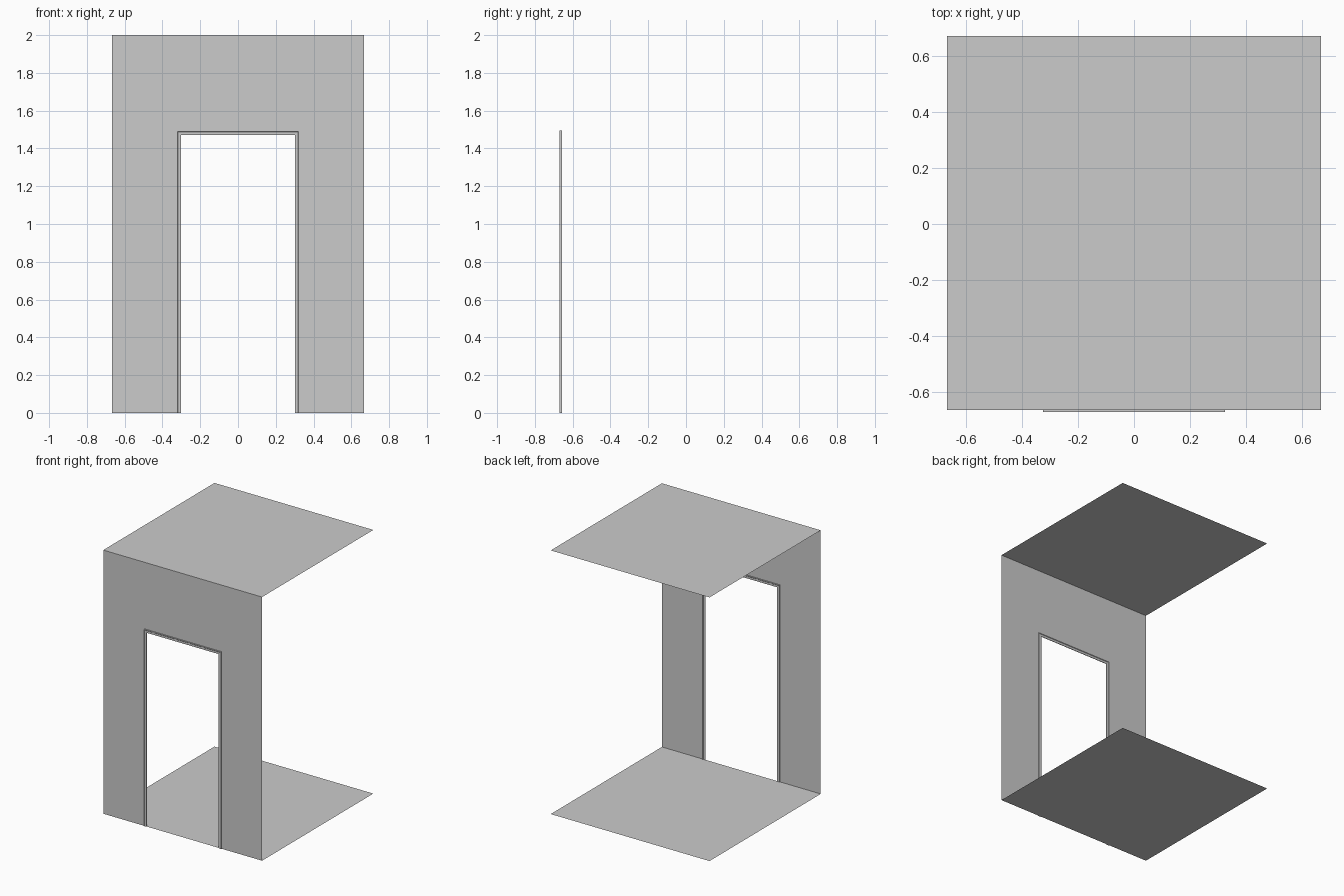
import bpy

if "Cube" in bpy.data.objects:
    bpy.data.objects.remove(bpy.data.objects["Cube"])

HALF = 0.6665        # half width of the room
WALL_Y = -0.663      # front wall plane
BACK_Y = 0.67
HEIGHT = 2.0


def make_object(name, verts, faces):
    mesh = bpy.data.meshes.new(name)
    mesh.from_pydata(verts, [], faces)
    obj = bpy.data.objects.new(name, mesh)
    bpy.context.collection.objects.link(obj)
    return obj


def arch(half_width, top, y):
    """Path of a door opening: up, across and down."""
    return [(-half_width, y, 0), (-half_width, y, top),
            (half_width, y, top), (half_width, y, 0)]


# Floor and ceiling sheets
for name, z in (("floor", 0), ("ceiling", HEIGHT)):
    make_object(name, [(-HALF, WALL_Y, z), (HALF, WALL_Y, z),
                       (HALF, BACK_Y, z), (-HALF, BACK_Y, z)], [(0, 1, 2, 3)])

# Front wall sheet with a door opening
make_object("front_wall", arch(HALF, HEIGHT, WALL_Y) + arch(0.32, 1.49, WALL_Y),
            [(i, i + 4, i + 5, i + 1) for i in range(3)])

# Door frame: stepped trim profile (inset from outer edge, depth from wall)
D = 0.007
profile = [(0, -D), (0.005, -D), (0.008, -D * 0.5), (0.02, -D * 0.5), (0.024, -D * 0.3),
           (0.024, D * 0.3), (0.02, D * 0.5), (0.008, D * 0.5), (0.005, D), (0, D)]
verts = []
for inset, depth in profile:
    verts += arch(0.325, 1.495, WALL_Y + depth) if inset == 0 else \
        arch(0.325 - inset, 1.495 - inset, WALL_Y + depth)
n = len(profile)
faces = [(4 * k + i, 4 * k + i + 1, 4 * ((k + 1) % n) + i + 1, 4 * ((k + 1) % n) + i)
         for k in range(n) for i in range(3)]
faces += [tuple(4 * k for k in range(n)), tuple(4 * k + 3 for k in reversed(range(n)))]
make_object("door_frame", verts, faces)
